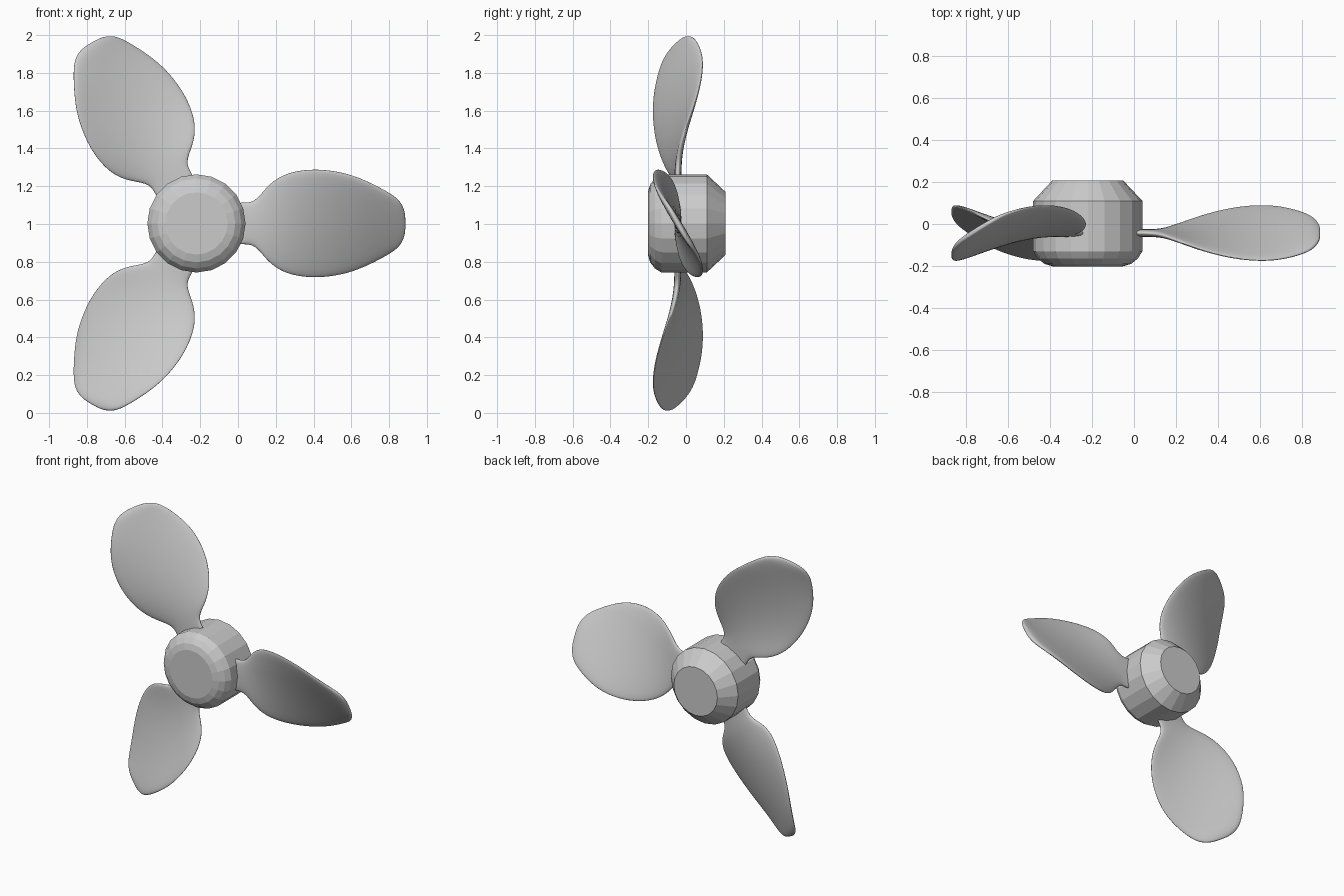
import bpy, bmesh, math
from mathutils import Matrix, Vector

cube = bpy.data.objects.get("Cube")
if cube:
    bpy.data.objects.remove(cube, do_unlink=True)

grey = bpy.data.materials.new("plain grey")
grey.use_nodes = True
grey.diffuse_color = (0.6, 0.6, 0.6, 1)
grey.node_tree.nodes["Principled BSDF"].inputs["Base Color"].default_value = (0.6, 0.6, 0.6, 1)

CENTRE = Vector((-0.22, 0, 1.003))


def loft(name, rings):
    """Skin a list of equal-length point rings and cap both ends."""
    bm = bmesh.new()
    loops = [[bm.verts.new(p) for p in ring] for ring in rings]
    n = len(loops[0])
    for a, b in zip(loops, loops[1:]):
        for i in range(n):
            j = (i + 1) % n
            bm.faces.new((a[i], a[j], b[j], b[i]))
    bm.faces.new(loops[0])
    bm.faces.new(loops[-1])
    bmesh.ops.recalc_face_normals(bm, faces=bm.faces)
    mesh = bpy.data.meshes.new(name)
    bm.to_mesh(mesh)
    bm.free()
    mesh.materials.append(grey)
    obj = bpy.data.objects.new(name, mesh)
    bpy.context.collection.objects.link(obj)
    obj.location = CENTRE
    return obj


# Hub: faceted drum with a rounded nose and a chamfered back (y, radius)
SIDES = 20
hub_profile = [(-0.202, 0.165), (-0.19, 0.206), (-0.165, 0.238), (-0.13, 0.26),
               (0.11, 0.26), (0.208, 0.168)]
loft("hub", [[(r * math.cos(math.tau * i / SIDES), y, r * math.sin(math.tau * i / SIDES))
              for i in range(SIDES)] for y, r in hub_profile])

# Blade stations: distance from axis, half width, half sweep in depth
stations = [(0.20, 0.115, 0.0), (0.25, 0.112, 0.0), (0.30, 0.115, 0.002),
            (0.34, 0.155, 0.008), (0.38, 0.207, 0.02), (0.44, 0.255, 0.044),
            (0.52, 0.284, 0.076), (0.62, 0.295, 0.107), (0.72, 0.287, 0.127),
            (0.82, 0.265, 0.136), (0.92, 0.222, 0.13), (1.02, 0.167, 0.103),
            (1.07, 0.13, 0.078), (1.095, 0.09, 0.05), (1.107, 0.045, 0.025)]
RING = 16


def blade_ring(x, half, sweep):
    """Flat oval section, turned so that its upper edge leans forward."""
    chord = Vector((0, -sweep, half))
    across = Vector((0, half, sweep)).normalized()
    thick = 0.019 * min(1, (1.125 - x) / 0.04)
    ring = []
    for i in range(RING):
        a = math.tau * i / RING
        c, s = math.cos(a), math.sin(a)
        bulge = math.copysign(abs(s) ** 0.6, s)
        ring.append(Vector((x, -0.043, 0)) + chord * c + across * bulge * thick)
    return ring


# Three blades evenly spaced about the hub
for k, name in enumerate(("left_blade", "upper_right_blade", "lower_right_blade")):
    blade = loft(name, [blade_ring(*s) for s in stations])
    blade.data.transform(Matrix.Rotation(-math.tau * k / 3, 4, "Y"))
    blade.data.shade_smooth()
    smooth = blade.modifiers.new("smooth", "SUBSURF")
    smooth.levels = smooth.render_levels = 2
